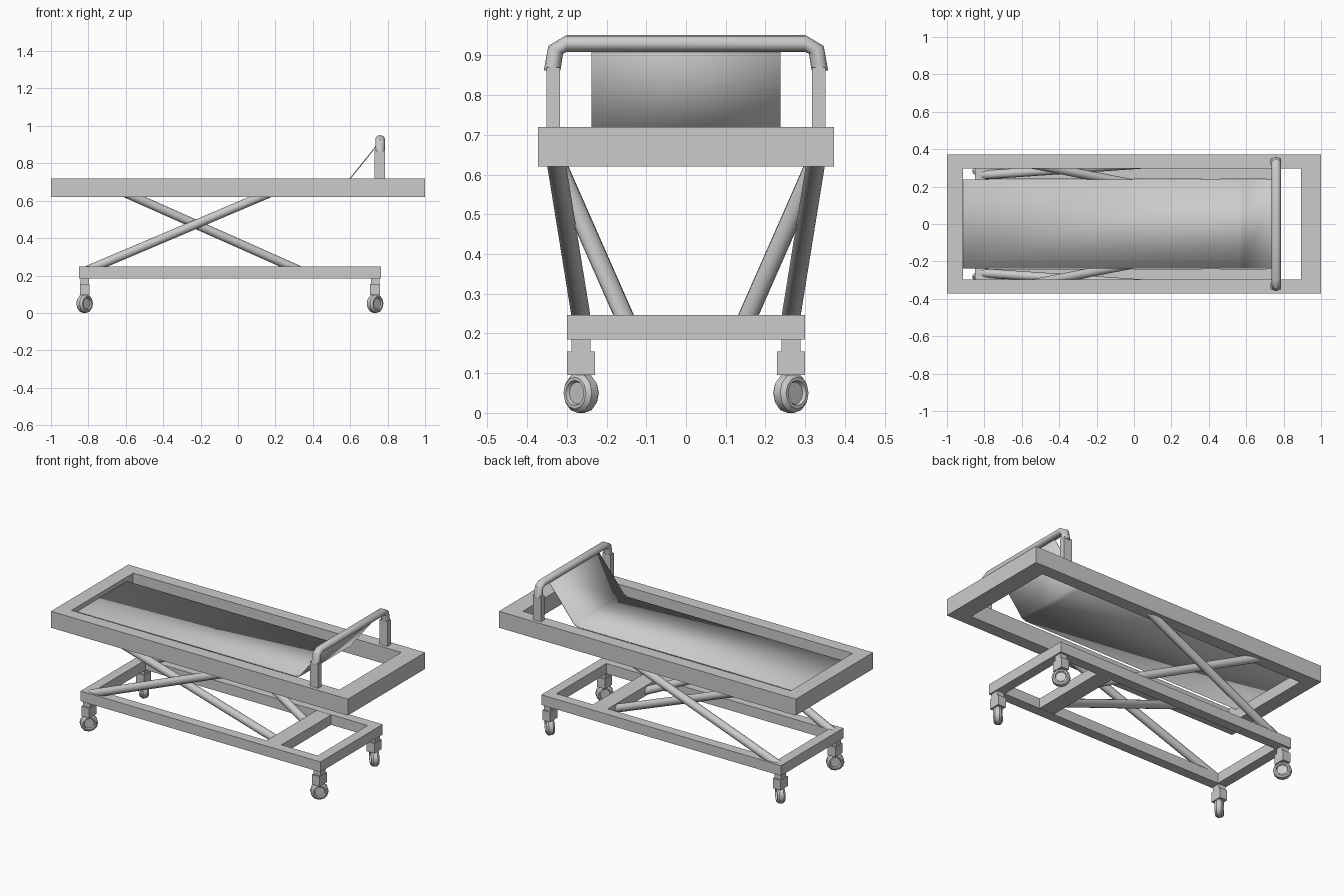
import bpy, bmesh, math
from mathutils import Vector, Matrix

if "Cube" in bpy.data.objects:
    bpy.data.objects.remove(bpy.data.objects["Cube"])


def finish(name, bm, smooth=False):
    bmesh.ops.recalc_face_normals(bm, faces=bm.faces)
    me = bpy.data.meshes.new(name)
    bm.to_mesh(me)
    bm.free()
    ob = bpy.data.objects.new(name, me)
    bpy.context.collection.objects.link(ob)
    if smooth:
        bpy.ops.object.select_all(action='DESELECT')
        ob.select_set(True)
        bpy.context.view_layer.objects.active = ob
        bpy.ops.object.shade_smooth_by_angle(angle=math.radians(40))
    return ob


def box(name, x0, x1, y0, y1, z0, z1):
    bm = bmesh.new()
    m = Matrix.Translation(((x0 + x1) / 2, (y0 + y1) / 2, (z0 + z1) / 2))
    m = m @ Matrix.Diagonal((x1 - x0, y1 - y0, z1 - z0, 1))
    bmesh.ops.create_cube(bm, size=1, matrix=m)
    return finish(name, bm)


def frame(name, outer, inner, z0, z1):
    """Mitred rectangular frame; outer and inner are (x0, x1, half_y)."""
    bm = bmesh.new()
    loops = []
    for (x0, x1, y), z in ((outer, z0), (outer, z1), (inner, z1), (inner, z0)):
        loops.append([bm.verts.new((px, py, z))
                      for px, py in ((x0, -y), (x1, -y), (x1, y), (x0, y))])
    for k in range(4):
        a, b = loops[k], loops[(k + 1) % 4]
        for i in range(4):
            j = (i + 1) % 4
            bm.faces.new((a[i], a[j], b[j], b[i]))
    return finish(name, bm)


def rod(name, p, q, r):
    p, q = Vector(p), Vector(q)
    bm = bmesh.new()
    m = Matrix.Translation((p + q) / 2) @ (q - p).to_track_quat('Z', 'Y').to_matrix().to_4x4()
    bmesh.ops.create_cone(bm, cap_ends=True, segments=16, radius1=r, radius2=r,
                          depth=(q - p).length, matrix=m)
    return finish(name, bm, True)


# Top and base frames
frame("top_frame", (-1, 1, 0.372), (-0.914, 0.892, 0.297), 0.62, 0.72)
frame("base_frame", (-0.85, 0.765, 0.30), (-0.79, 0.705, 0.24), 0.185, 0.247)
box("base_crossbar", 0.36, 0.46, -0.24, 0.24, 0.186, 0.246)

# Thin mattress sheet with raised head end
bm = bmesh.new()
profile = [(-0.914, 0.69), (0.56, 0.69), (0.585, 0.70), (0.755, 0.912)]
rows = [[bm.verts.new((x, y, z)) for y in (-0.238, 0.238)] for x, z in profile]
for a, b in zip(rows, rows[1:]):
    bm.faces.new((a[0], b[0], b[1], a[1]))
sheet = finish("mattress_sheet", bm, True)
mod = sheet.modifiers.new("thickness", 'SOLIDIFY')
mod.thickness = 0.006
mod.offset = 0

# Bent head rail: oval section swept along a path
half = [(-0.337, 0.862), (-0.328, 0.914), (-0.30, 0.93)]
path = half + [(-y, z) for y, z in reversed(half)]
bm = bmesh.new()
rings = []
for i, (y, z) in enumerate(path):
    d = Vector(path[min(i + 1, 5)]) - Vector(path[max(i - 1, 0)])
    if i in (0, 5):
        d = Vector((0, 1 if i == 0 else -1))
    n = Vector((-d.y, d.x)).normalized()
    ring = []
    for k in range(12):
        t = math.tau * k / 12
        s = 0.021 * math.sin(t)
        ring.append(bm.verts.new((0.76 + 0.025 * math.cos(t), y + n.x * s, z + n.y * s)))
    rings.append(ring)
for a, b in zip(rings, rings[1:]):
    for k in range(12):
        j = (k + 1) % 12
        bm.faces.new((a[k], a[j], b[j], b[k]))
bm.faces.new(rings[0])
bm.faces.new(rings[-1])
finish("head_rail", bm, True)

# Wheel profile: (offset along axle, radius)
wheel_profile = [(0.014, 0.0), (0.014, 0.028), (0.023, 0.032), (0.023, 0.040), (0.012, 0.050)]
wheel_profile += [(-a, r) for a, r in reversed(wheel_profile)]

for s, side in ((-1, "front"), (1, "back")):
    # Rail posts
    y = s * 0.334
    box(f"{side}_rail_post", 0.73, 0.786, y - 0.017, y + 0.017, 0.71, 0.87)
    # Crossed lift arms
    rod(f"{side}_lift_arm_inner", (-0.622, s * 0.335, 0.65), (0.375, s * 0.14, 0.207), 0.024)
    rod(f"{side}_lift_arm_outer", (-0.82, s * 0.261, 0.222), (0.19, s * 0.33, 0.65), 0.024)
    # Casters, swivelled 45 degrees
    for cx, end in ((-0.82, "left"), (0.733, "right")):
        cy, tag = s * 0.264, f"{side}_{end}"
        box(f"{tag}_caster_stem", cx - 0.023, cx + 0.023, cy - 0.024, cy + 0.024, 0.15, 0.19)
        box(f"{tag}_caster_fork", cx - 0.026, cx + 0.026, cy - 0.035, cy + 0.035, 0.095, 0.155)
        bm = bmesh.new()
        vs = [bm.verts.new((a, 0, r)) for a, r in wheel_profile]
        es = [bm.edges.new(p) for p in zip(vs, vs[1:])]
        bmesh.ops.spin(bm, geom=vs + es, cent=(0, 0, 0), axis=(1, 0, 0),
                       angle=math.tau, steps=12, use_merge=True)
        bmesh.ops.remove_doubles(bm, verts=bm.verts, dist=1e-5)
        bm.transform(Matrix.Translation((cx, cy, 0.05)) @ Matrix.Rotation(s * math.pi / 4, 4, 'Z'))
        finish(f"{tag}_wheel", bm, True)
